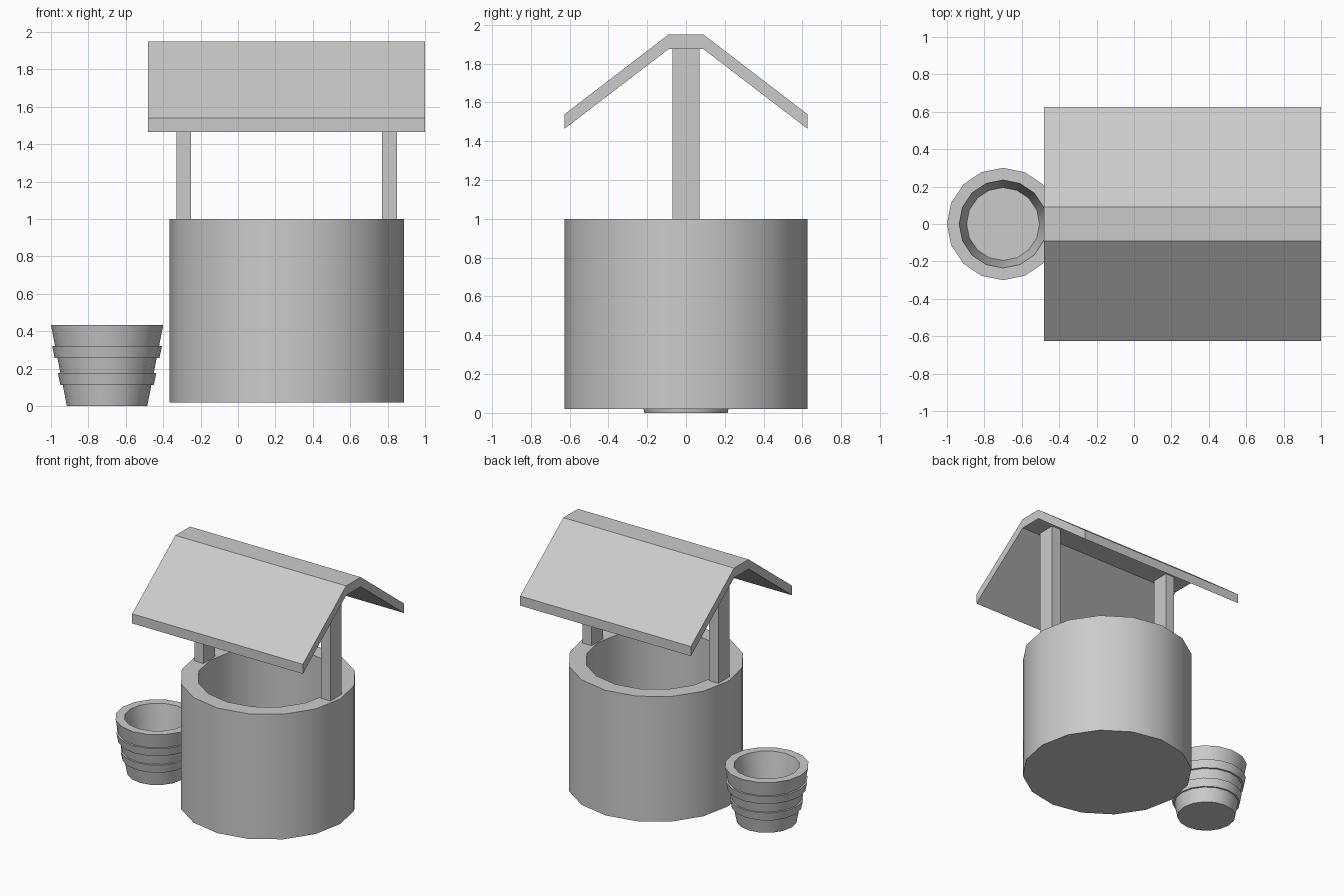
import bpy, bmesh, math

if "Cube" in bpy.data.objects:
    bpy.data.objects.remove(bpy.data.objects["Cube"])

WELL_X, BUCKET_X, SIDES = 0.26, -0.70, 16


def finish(name, bm, smooth=False):
    bmesh.ops.recalc_face_normals(bm, faces=bm.faces)
    mesh = bpy.data.meshes.new(name)
    bm.to_mesh(mesh)
    bm.free()
    obj = bpy.data.objects.new(name, mesh)
    bpy.context.collection.objects.link(obj)
    if smooth:
        bpy.ops.object.select_all(action='DESELECT')
        obj.select_set(True)
        bpy.context.view_layer.objects.active = obj
        bpy.ops.object.shade_smooth_by_angle(angle=math.radians(30))
    return obj


def lathe(name, profile, x):
    """Revolve (radius, z) points and cap both ends."""
    bm = bmesh.new()
    rings = []
    for r, z in profile:
        rings.append([bm.verts.new((x + r * math.cos(2 * math.pi * i / SIDES),
                                    r * math.sin(2 * math.pi * i / SIDES), z))
                      for i in range(SIDES)])
    for a, b in zip(rings, rings[1:]):
        for i in range(SIDES):
            j = (i + 1) % SIDES
            bm.faces.new((a[i], a[j], b[j], b[i]))
    bm.faces.new(rings[0])
    bm.faces.new(rings[-1])
    return finish(name, bm, smooth=True)


def prism(name, outline, x0, x1):
    """Extrude a (y, z) outline along x."""
    bm = bmesh.new()
    face = bm.faces.new([bm.verts.new((x0, y, z)) for y, z in outline])
    out = bmesh.ops.extrude_face_region(bm, geom=[face])["geom"]
    bmesh.ops.translate(bm, vec=(x1 - x0, 0, 0),
                        verts=[v for v in out if isinstance(v, bmesh.types.BMVert)])
    return finish(name, bm)


# Round stone wall, hollow from the top
lathe("well_wall", [(0.627, 0.02), (0.627, 1.0), (0.503, 1.0), (0.503, 0.14)], WELL_X)

# Two posts standing on the rim
for side, label in ((-1, "left"), (1, "right")):
    cx = WELL_X + side * 0.55
    prism(label + "_post", [(-0.07, 1.0), (0.07, 1.0), (0.07, 1.88), (-0.07, 1.88)],
          cx - 0.04, cx + 0.04)

# Bent roof with a flat ridge
top = [(-0.625, 1.54), (-0.09, 1.95), (0.09, 1.95), (0.625, 1.54)]
under = [(y, z - 0.075) for y, z in reversed(top)]
prism("roof", top + under, -0.48, 1.0)

# Tapered bucket with two raised hoops
lathe("bucket", [(0.215, 0.0), (0.237, 0.113), (0.25, 0.113), (0.263, 0.178),
                 (0.25, 0.178), (0.265, 0.256), (0.28, 0.256), (0.293, 0.32),
                 (0.278, 0.32), (0.30, 0.433), (0.235, 0.433), (0.195, 0.19)],
      BUCKET_X)
